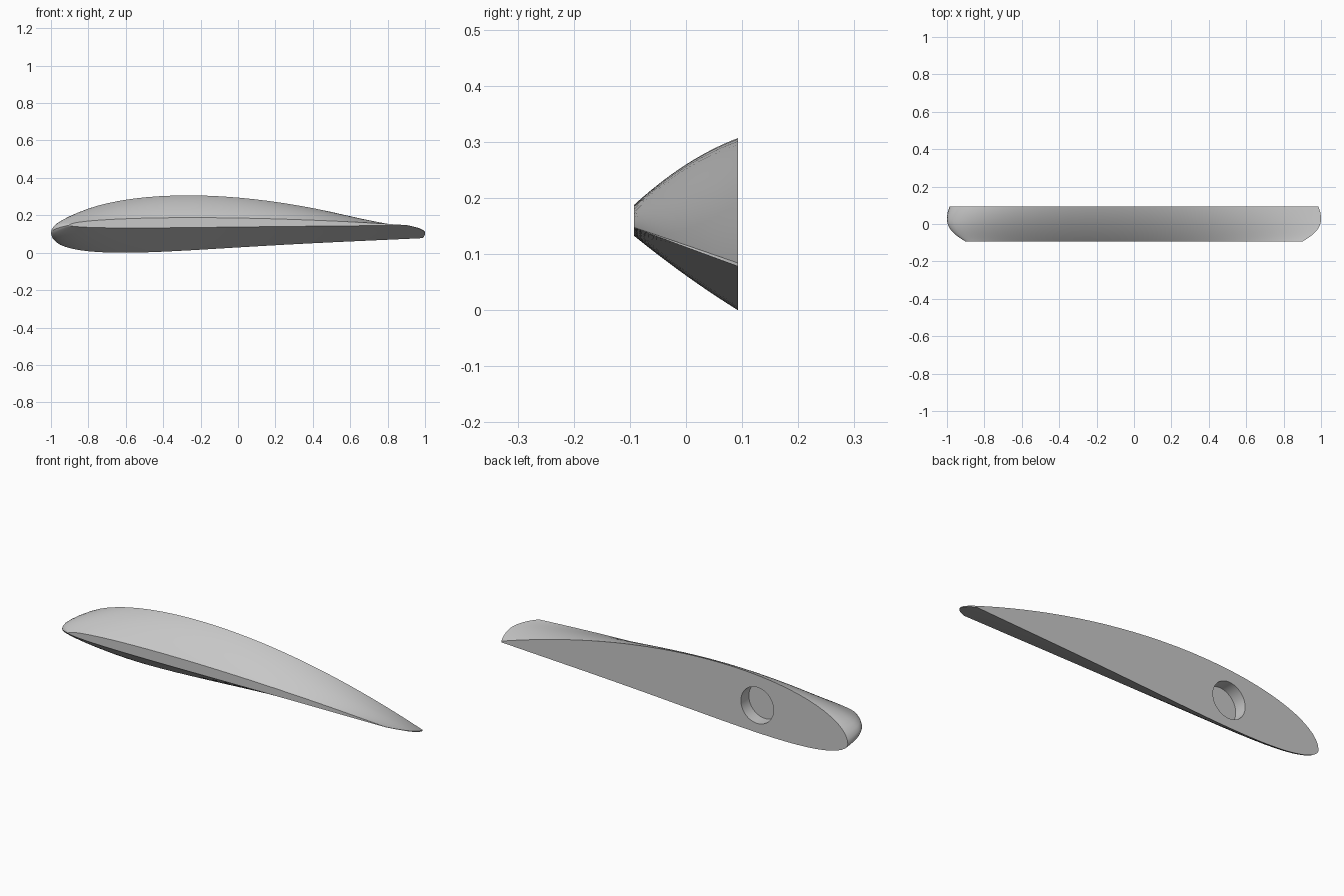
import bpy, bmesh, math

old = bpy.data.objects.get("Cube")
if old:
    bpy.data.objects.remove(old, do_unlink=True)

HALF_DEPTH = 0.0925
STATIONS = 24      # sections between tip and root
STEPS = 36         # points along each side of the profile

grey = bpy.data.materials.new("plain_grey")
grey.use_nodes = True
colour = (0.58, 0.58, 0.58, 1)
grey.diffuse_color = colour
grey.node_tree.nodes["Principled BSDF"].inputs["Base Color"].default_value = colour


def upper(u):
    return math.sqrt(u) * (1 - u) * (0.545 + 0.11 * u) + 0.003 * u


def lower(u):
    return -math.sqrt(u) * (1 - u) * (0.3 - 0.42 * u + 0.22 * u * u) - 0.003 * u


def half_chord(t):
    """Rounded planform, widest just behind the middle."""
    if t < 0.65:
        return 1 - 0.098 * ((0.65 - t) / 0.65) ** 2.2
    return 1 - 0.014 * ((t - 0.65) / 0.35) ** 2


def section(t):
    """One aerofoil loop; t is 0 at the thin tip and 1 at the root."""
    h = half_chord(t)
    chord_z = 0.147 - 0.066 * t
    thick = 0.18 + 0.82 * t + 0.22 * t * (1 - t)
    us = [(1 - math.cos(math.pi * i / STEPS)) / 2 for i in range(STEPS + 1)]
    loop = [(u, upper(u)) for u in reversed(us)] + [(u, lower(u)) for u in us[1:]]
    y = -HALF_DEPTH + 2 * HALF_DEPTH * t
    return [(h * (2 * u - 1), y, chord_z + thick * z) for u, z in loop]


# Lofted blade with flat tip and root caps
bm = bmesh.new()
rings = [[bm.verts.new(p) for p in section(i / STATIONS)] for i in range(STATIONS + 1)]
count = len(rings[0])
for a, b in zip(rings, rings[1:]):
    for j in range(count):
        k = (j + 1) % count
        bm.faces.new((a[j], a[k], b[k], b[j]))
bm.faces.new(rings[0])
bm.faces.new(rings[-1])
bmesh.ops.recalc_face_normals(bm, faces=bm.faces)
mesh = bpy.data.meshes.new("wing_blade")
bm.to_mesh(mesh)
bm.free()
mesh.materials.append(grey)
blade = bpy.data.objects.new("wing_blade", mesh)
bpy.context.collection.objects.link(blade)

# Round blind socket in the root face
SOCKET_DEPTH = 0.065
bpy.ops.mesh.primitive_cylinder_add(
    vertices=48, radius=0.093, depth=2 * SOCKET_DEPTH,
    location=(-0.47, HALF_DEPTH, 0.143), rotation=(math.pi / 2, 0, 0))
cutter = bpy.context.object
cutter.name = "socket_cutter"
cutter.hide_render = True
cutter.data.materials.append(grey)

cut = blade.modifiers.new("socket", 'BOOLEAN')
cut.operation = 'DIFFERENCE'
cut.solver = 'EXACT'
cut.object = cutter

bpy.ops.object.select_all(action='DESELECT')
blade.select_set(True)
bpy.context.view_layer.objects.active = blade
bpy.ops.object.modifier_apply(modifier=cut.name)
bpy.data.objects.remove(cutter, do_unlink=True)
bpy.ops.object.shade_smooth_by_angle(angle=math.radians(38))
